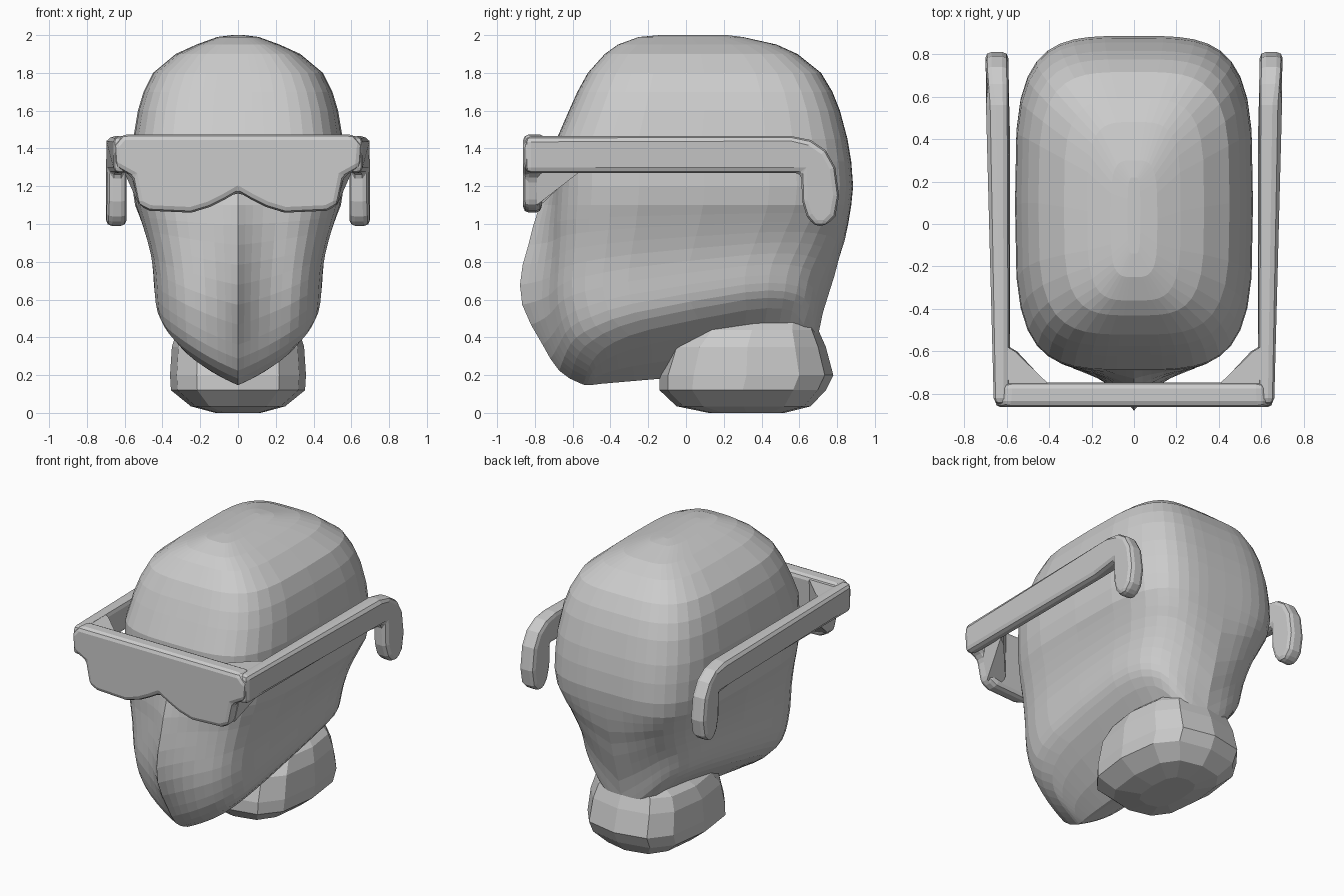
import bpy, bmesh
from math import sin, cos, radians

if "Cube" in bpy.data.objects:
    bpy.data.objects.remove(bpy.data.objects["Cube"])


def finish(name, bm, bevel=0, mirror=False, segments=2):
    bmesh.ops.remove_doubles(bm, verts=bm.verts, dist=0.0005)
    bmesh.ops.recalc_face_normals(bm, faces=bm.faces)
    me = bpy.data.meshes.new(name)
    bm.to_mesh(me)
    bm.free()
    ob = bpy.data.objects.new(name, me)
    bpy.context.collection.objects.link(ob)
    if bevel:
        b = ob.modifiers.new("bevel", 'BEVEL')
        b.width, b.segments, b.angle_limit = bevel, segments, radians(40)
    if mirror:
        ob.modifiers.new("mirror", 'MIRROR')
    return ob


def loft(rings):
    bm = bmesh.new()
    vs = [[bm.verts.new(p) for p in r] for r in rings]
    n = len(rings[0])
    for a, b in zip(vs, vs[1:]):
        for i in range(n):
            j = (i + 1) % n
            bm.faces.new((a[i], a[j], b[j], b[i]))
    bm.faces.new(vs[0])
    bm.faces.new(vs[-1])
    return bm


def interp(table, z):
    for (z0, *a), (z1, *b) in zip(table, table[1:]):
        if z0 >= z >= z1:
            t = (z0 - z) / (z0 - z1)
            return [p + (q - p) * t for p, q in zip(a, b)]
    return table[-1][1:] if z < table[-1][0] else table[0][1:]


def spow(v, e):
    return abs(v) ** e * (1 if v >= 0 else -1)


# Head: rounded-box rings (height, front y, back y, half width)
LEVELS = [(2.0, -.14, .22, .03), (1.99, -.25, .30, .11), (1.95, -.36, .48, .22),
          (1.90, -.43, .59, .33), (1.80, -.52, .715, .45), (1.70, -.575, .775, .5),
          (1.60, -.62, .815, .53), (1.45, -.685, .855, .555), (1.33, -.69, .875, .56),
          (1.2, -.69, .885, .56), (1.1, -.695, .875, .545), (1.0, -.70, .86, .525),
          (.9, -.70, .84, .505), (.8, -.705, .81, .485), (.7, -.71, .785, .467),
          (.6, -.715, .755, .455), (.5, -.71, .725, .449), (.4, -.69, .705, .445),
          (.33, -.67, .695, .44), (.27, -.64, .685, .43), (.23, -.59, .67, .41), (.2, -.52, .65, .365)]
RIDGE = [(1.27, 0), (1.15, .065), (.95, .12), (.72, .175), (.58, .155), (.35, .065), (.2, .025)]
HALF = [0, .4, 1.5, 4, 9, 16, 24, 33, 43, 54, 66, 78, 90, 102, 114, 126, 137, 147, 156, 164, 171, 176, 180]
ANGLES = HALF + [360 - a for a in HALF[-2:0:-1]]


def jaw_floor(x, y):   # V across, level under the chin, rising to the nape
    return .15 + .42 * abs(x) + .6 * x * x + .2 * max(0, y + .5) * min(1, .4 + 2 * abs(x))


def head_ring(z, front, back, w):
    pts = []
    for a in ANGLES:
        e = 2 / 3.8
        x = w * spow(sin(radians(a)), e)
        y = (front + back) / 2 - (back - front) / 2 * spow(cos(radians(a)), e)
        zz = z
        if z < 1.1:   # lower rings settle onto the jaw line
            f = jaw_floor(x, y)
            zz = f + (z - .2) * (1.1 - f) / .9
        if y < 0:     # central face ridge
            y -= interp(RIDGE, zz)[0] * max(0, 1 - abs(x) / .25) ** 2
        pts.append((x, y, zz))
    return pts


rings = [head_ring(*r) for r in LEVELS]
last = rings[-1]
for sx, sy in ((.75, .97), (.4, .94), (.03, .92)):
    rings.append([(x * sx, y * sy, jaw_floor(x * sx, y * sy) - .003) for x, y, _ in last])
finish("head", loft(rings))

# Neck: coarse faceted block (height, front y, back y, half width)
NECK = [(.0, .12, .52, .12), (.035, -.05, .66, .25), (.12, -.14, .74, .355),
        (.2, -.14, .78, .36), (.35, -.09, .74, .35), (.44, .0, .70, .32), (.52, .12, .68, .22)]
neck_rings = []
for z, f, b, w in NECK:
    neck_rings.append([(w * spow(sin(radians(a)), .72),
                        (f + b) / 2 - (b - f) / 2 * spow(cos(radians(a)), .72), z)
                       for a in range(0, 360, 30)])
finish("neck", loft(neck_rings))

# Visor: one front outline given depth
half = [(0, 1.17), (.07, 1.13), (.15, 1.09), (.25, 1.06), (.47, 1.07), (.53, 1.10),
        (.56, 1.25), (.65, 1.30), (.66, 1.42), (.61, 1.475)]
outline = half + [(-x, z) for x, z in half[:0:-1]]
visor = loft([[(x, -.862, z) for x, z in outline],
              [(x * .985, -.745 - .02 * (1.47 - z) / .4, z) for x, z in outline]])
finish("visor", visor, bevel=.03)

# Inner corner braces sweeping from the visor's lower corners back to the arms
top = [(.41, -.745), (.56, -.6), (.61, -.57), (.61, -.79), (.41, -.79)]
low = [(.41, -.75, 1.15), (.55, -.6, 1.26), (.6, -.57, 1.27), (.525, -.79, 1.10), (.41, -.79, 1.08)]
finish("corner_brace", loft([low, [(x, y, 1.455) for x, y in top]]), mirror=True)

# Arms: side outline with the ear hook, thickening outward at the back
side = [(-.85, 1.465), (.56, 1.465), (.66, 1.445), (.74, 1.39), (.79, 1.30), (.81, 1.15),
        (.79, 1.04), (.74, .99), (.68, .99), (.64, 1.04), (.615, 1.12), (.61, 1.27),
        (.4, 1.27), (-.85, 1.27)]


def flare(y):
    return .04 * min(1, max(0, (y - .4) / .3))


arm = loft([[(x + flare(y) * k, y, z) for y, z in side] for x, k in ((.583, .2), (.66, 1))])
finish("arm", arm, bevel=.03, mirror=True)
